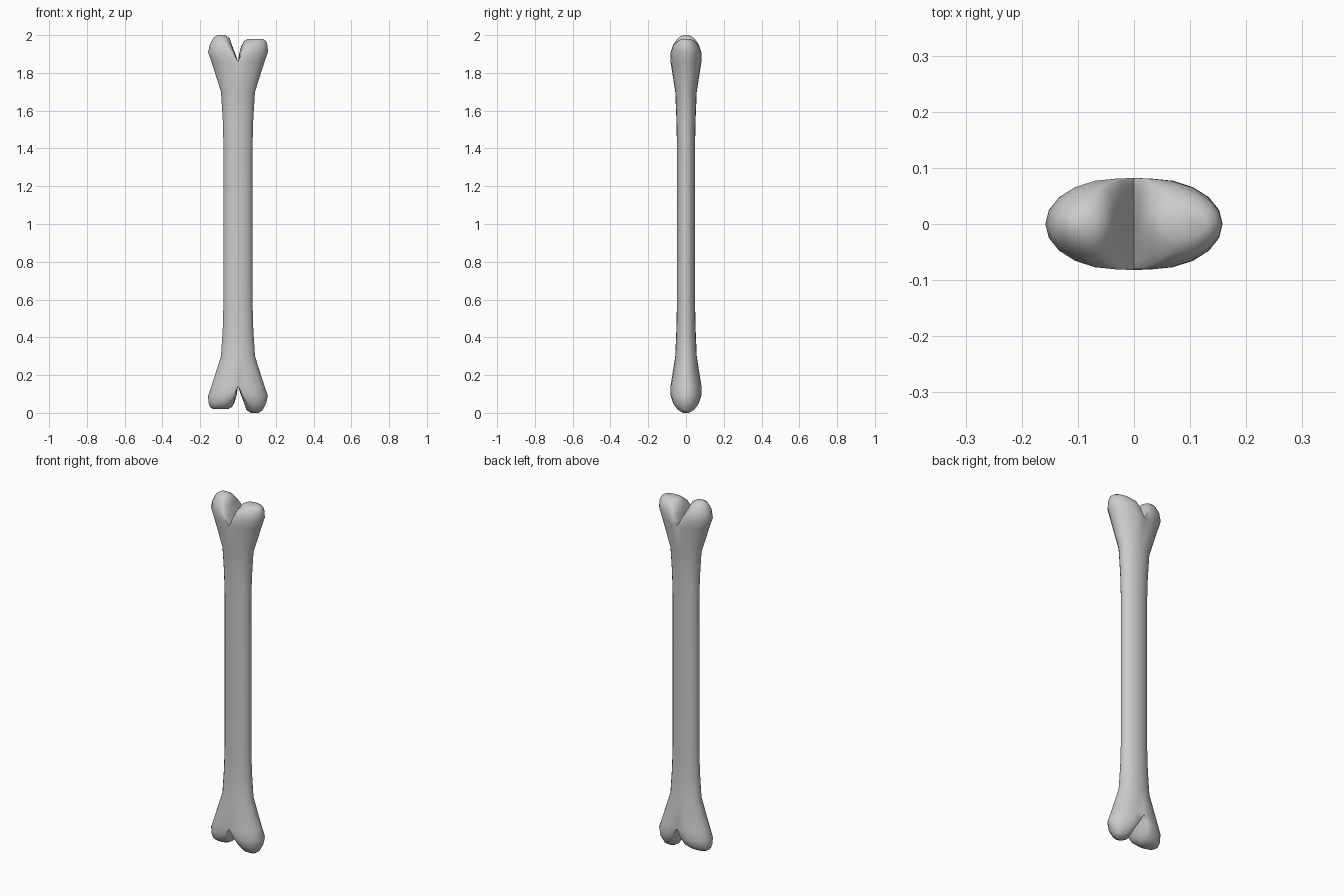
import bpy, bmesh
from math import sin, cos, pi, radians
from mathutils import Matrix, Vector

if "Cube" in bpy.data.objects:
    bpy.data.objects.remove(bpy.data.objects["Cube"])

N = 20  # sides around the shaft
bm = bmesh.new()


def ring(z, x_in, mid, x_out, depth, side=1):
    """Oval ring whose inner and outer halves have different widths."""
    verts = []
    for i in range(N):
        a = 2 * pi * i / N
        c = cos(a)
        x = mid + (x_out - mid) * c if c > 0 else mid + (mid - x_in) * c
        verts.append(bm.verts.new((side * x, depth * sin(a), z)))
    return verts


def loft(rings):
    for r0, r1 in zip(rings, rings[1:]):
        for i in range(N):
            j = (i + 1) % N
            bm.faces.new((r0[i], r0[j], r1[j], r1[i]))


# upper half of the shaft, flaring towards the end
shaft = [(1.0, .077, .048), (1.42, .077, .048), (1.56, .081, .051),
         (1.70, .090, .057), (1.86, .141, .082)]
loft([ring(z, -w, 0, w, d) for z, w, d in shaft])

# two knuckles split by a notch: z, inner x, middle x, outer x, depth
base = (1.86, 0, 0, .141, .082)
tall = [base, (1.91, .017, .030, .158, .081), (1.95, .033, .060, .149, .068),
        (1.985, .045, .080, .131, .042), (2.0, .068, .088, .110, .015)]
flat = [base, (1.91, .008, .025, .158, .081), (1.945, .018, .050, .157, .069),
        (1.968, .032, .080, .149, .046), (1.98, .052, .090, .131, .024)]
for side, profile in ((-1, tall), (1, flat)):
    rings = [ring(*p, side) for p in profile]
    loft(rings)
    bm.faces.new(rings[-1])

# lower half is the upper half turned about the bone's middle
copy = bmesh.ops.duplicate(bm, geom=bm.verts[:] + bm.edges[:] + bm.faces[:])
bmesh.ops.rotate(bm, verts=[g for g in copy["geom"] if isinstance(g, bmesh.types.BMVert)],
                 cent=Vector((0, 0, 1)), matrix=Matrix.Rotation(pi, 3, 'Y'))
bmesh.ops.remove_doubles(bm, verts=bm.verts[:], dist=0.0005)
bmesh.ops.recalc_face_normals(bm, faces=bm.faces[:])

mesh = bpy.data.meshes.new("bone")
bm.to_mesh(mesh)
bm.free()
bone = bpy.data.objects.new("bone", mesh)
bpy.context.collection.objects.link(bone)
bpy.context.view_layer.objects.active = bone
bone.select_set(True)
bpy.ops.object.shade_smooth_by_angle(angle=radians(65))
